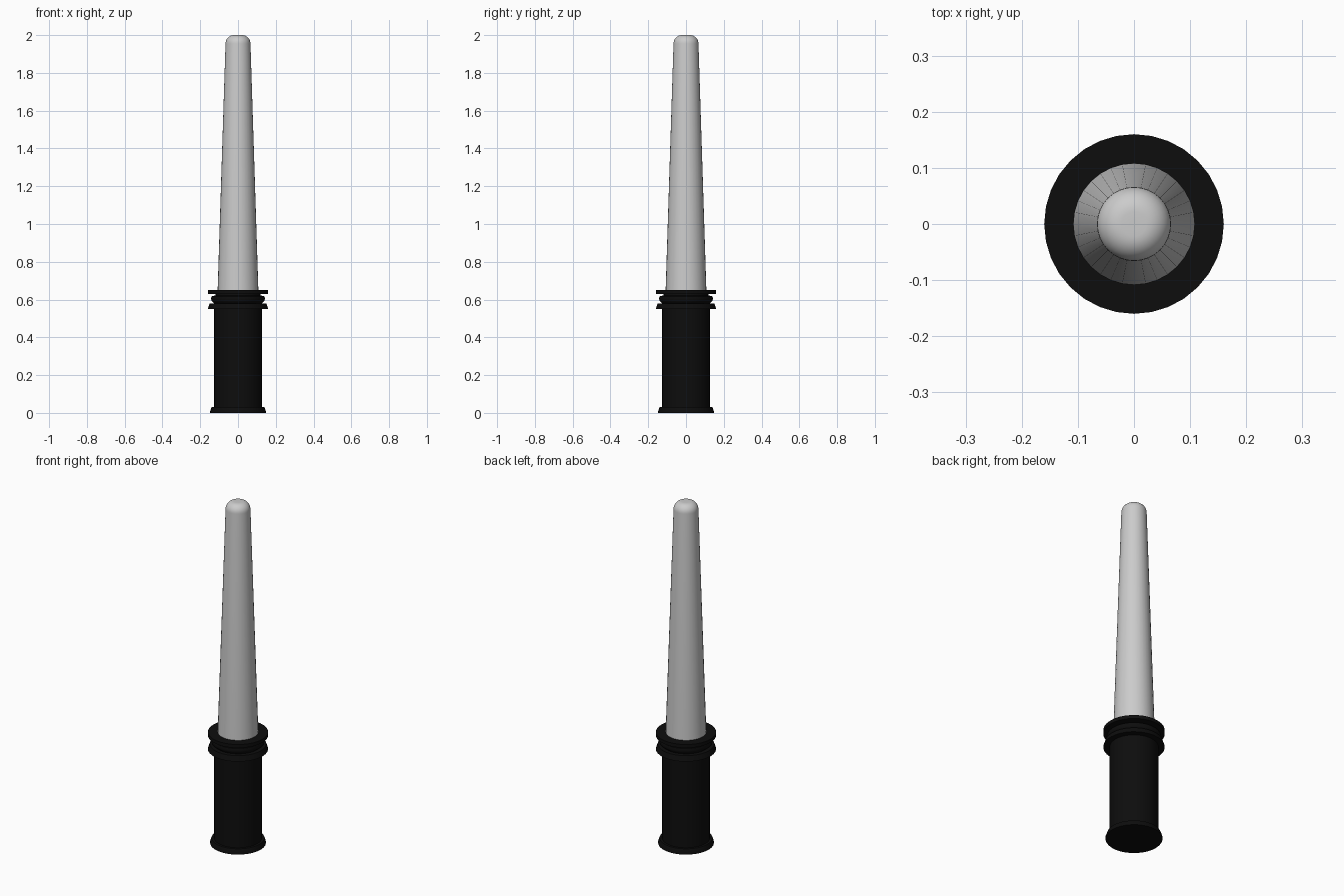
import bpy, bmesh, math

if "Cube" in bpy.data.objects:
    bpy.data.objects.remove(bpy.data.objects["Cube"])

SIDES = 32

def material(name, rgb):
    m = bpy.data.materials.new(name)
    m.diffuse_color = (*rgb, 1)
    m.use_nodes = True
    m.node_tree.nodes["Principled BSDF"].inputs["Base Color"].default_value = m.diffuse_color
    return m

def lathe(name, profile, mat=None):
    """Revolve (radius, z) points around z and cap both ends."""
    bm = bmesh.new()
    rings = [[bm.verts.new((r * math.cos(2 * math.pi * i / SIDES),
                            r * math.sin(2 * math.pi * i / SIDES), z))
              for i in range(SIDES)] for r, z in profile]
    for a, b in zip(rings, rings[1:]):
        for i in range(SIDES):
            j = (i + 1) % SIDES
            bm.faces.new((a[i], a[j], b[j], b[i]))
    bm.faces.new(rings[0][::-1])
    bm.faces.new(rings[-1])
    me = bpy.data.meshes.new(name)
    bm.to_mesh(me)
    bm.free()
    ob = bpy.data.objects.new(name, me)
    bpy.context.collection.objects.link(ob)
    if mat:
        me.materials.append(mat)
    bpy.ops.object.select_all(action='DESELECT')
    ob.select_set(True)
    bpy.context.view_layer.objects.active = ob
    bpy.ops.object.shade_smooth_by_angle(angle=math.radians(35))
    return ob

black = material("black_rubber", (0.004, 0.004, 0.004))

# Grip with flared foot, lower skirt, middle ring and top collar
lathe("handle", [
    (0.148, 0.0), (0.148, 0.008), (0.14, 0.03), (0.127, 0.03),
    (0.127, 0.55), (0.16, 0.55), (0.15, 0.58), (0.127, 0.58),
    (0.14, 0.592), (0.143, 0.605), (0.14, 0.617), (0.118, 0.622),
    (0.118, 0.63), (0.16, 0.63), (0.16, 0.65), (0.10, 0.65)], black)

# Tapered light cone with a rounded tip
tip = [(0.022 + 0.044 * math.cos(a), 1.955 + 0.045 * math.sin(a))
       for a in (math.pi / 2 * k / 8 for k in range(9))]
lathe("light_cone", [(0.108, 0.645)] + tip + [(0.008, 2.0)])
